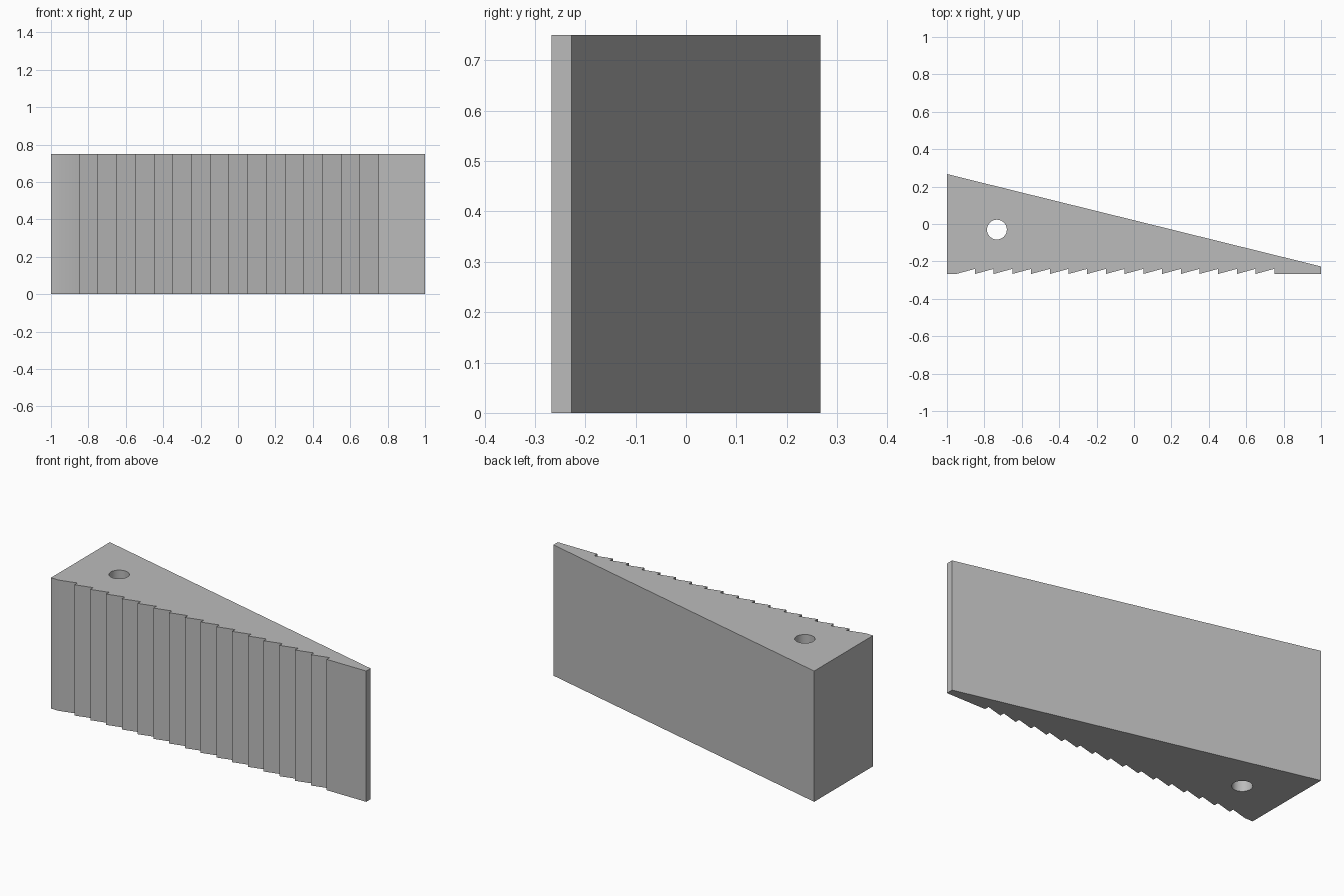
import bpy
import bmesh
import math

cube = bpy.data.objects.get("Cube")
if cube:
    bpy.data.objects.remove(cube, do_unlink=True)

HEIGHT = 0.75
FRONT, NOTCH = -0.267, -0.24
PITCH, TEETH = 0.1, 17

grey = bpy.data.materials.new("plain_grey")
colour = (0.5, 0.5, 0.5, 1)
grey.diffuse_color = colour
grey.use_nodes = True
grey.node_tree.nodes["Principled BSDF"].inputs["Base Color"].default_value = colour

# Wedge outline: saw teeth along the front, slanted back
outline = [(-1, FRONT)]
for i in range(TEETH):
    x = -0.95 + i * PITCH
    outline += [(x, FRONT), (x + PITCH, NOTCH)]
outline += [(0.75, FRONT), (1, FRONT), (1, -0.227), (-1, 0.267)]

# Round hole near the thick end
hole = [(-0.733 + 0.053 * math.cos(a), -0.03 + 0.053 * math.sin(a))
        for a in (math.tau * i / 48 for i in range(48))]

bm = bmesh.new()


def add_loop(points):
    """Closed loop of edges on the ground plane."""
    verts = [bm.verts.new((x, y, 0)) for x, y in points]
    return [bm.edges.new((v, verts[(i + 1) % len(verts)])) for i, v in enumerate(verts)]


# Fill the outline around the hole, then raise it to full height
edges = add_loop(outline) + add_loop(hole)
bmesh.ops.triangle_fill(bm, edges=edges, use_beauty=True)
base = bm.faces[:]
raised = bmesh.ops.extrude_face_region(bm, geom=base, use_keep_orig=True)
top = [v for v in raised["geom"] if isinstance(v, bmesh.types.BMVert)]
bmesh.ops.translate(bm, verts=top, vec=(0, 0, HEIGHT))
bmesh.ops.recalc_face_normals(bm, faces=bm.faces[:])

mesh = bpy.data.meshes.new("toothed_wedge")
bm.to_mesh(mesh)
bm.free()
mesh.materials.append(grey)
wedge = bpy.data.objects.new("toothed_wedge", mesh)
bpy.context.collection.objects.link(wedge)

# Smooth hole wall, crisp corners
bpy.ops.object.select_all(action="DESELECT")
wedge.select_set(True)
bpy.context.view_layer.objects.active = wedge
bpy.ops.object.shade_smooth_by_angle(angle=math.radians(30))
